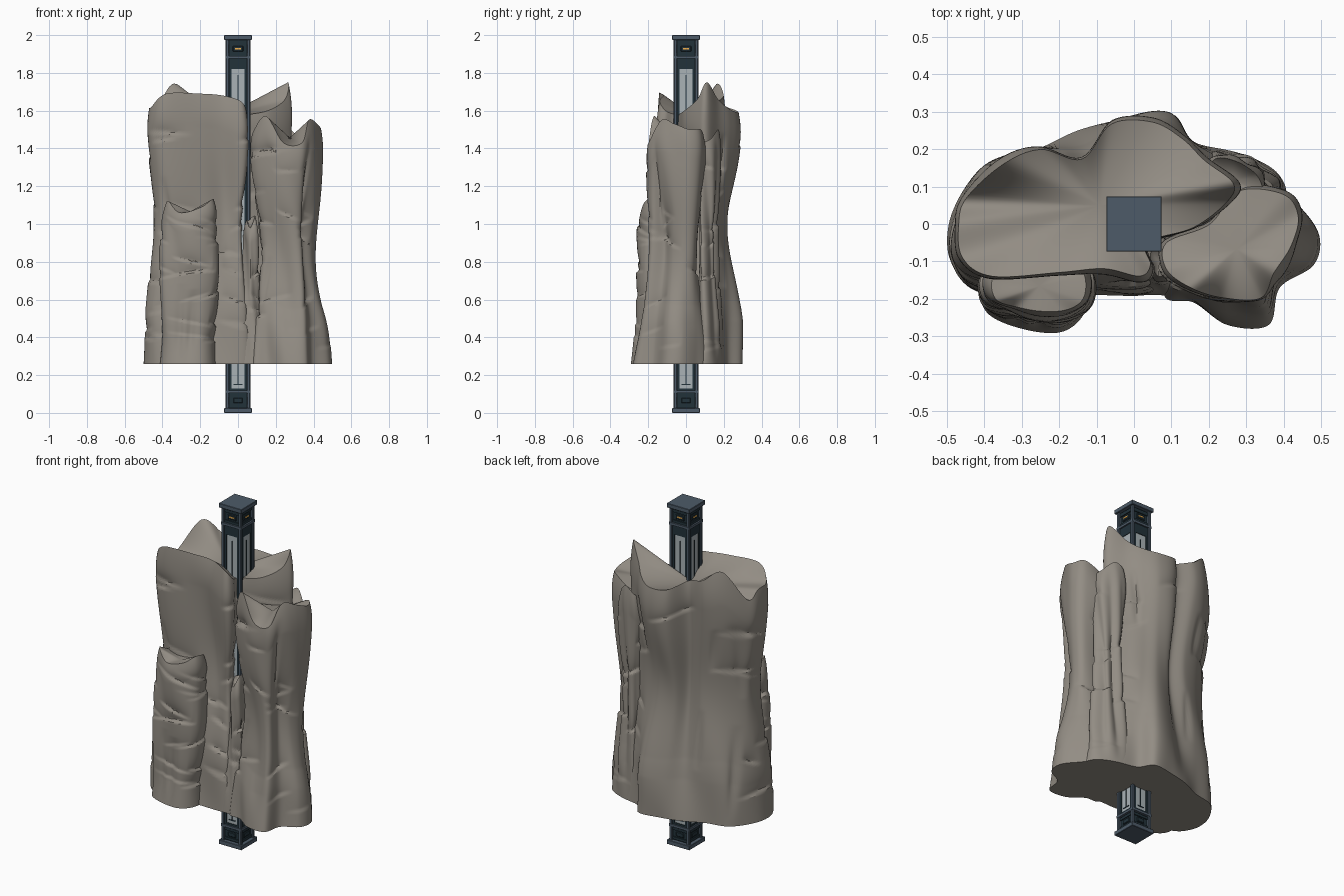
import bpy, bmesh, math, random
from mathutils import Vector, Matrix

if "Cube" in bpy.data.objects:
    bpy.data.objects.remove(bpy.data.objects["Cube"])

random.seed(4)
ROCK_Z = 0.26


def material(name, rgb):
    m = bpy.data.materials.new(name)
    m.diffuse_color = (*rgb, 1)
    m.use_nodes = True
    m.node_tree.nodes["Principled BSDF"].inputs["Base Color"].default_value = m.diffuse_color
    return m


STONE = material("stone", (0.29, 0.265, 0.23))
SLATE = material("slate_metal", (0.075, 0.105, 0.14))
DARK = material("dark_metal", (0.016, 0.032, 0.042))
GLASS = material("pale_glass", (0.40, 0.45, 0.47))
AMBER = material("amber_light", (0.9, 0.45, 0.08))


def finish(name, bm, mat, angle=None):
    bmesh.ops.recalc_face_normals(bm, faces=bm.faces[:])
    me = bpy.data.meshes.new(name)
    bm.to_mesh(me)
    bm.free()
    ob = bpy.data.objects.new(name, me)
    bpy.context.collection.objects.link(ob)
    me.materials.append(mat)
    if angle:
        bpy.ops.object.select_all(action='DESELECT')
        ob.select_set(True)
        bpy.context.view_layer.objects.active = ob
        bpy.ops.object.shade_smooth_by_angle(angle=math.radians(angle))
    return ob


def spline(rows, steps):
    """Closed Catmull-Rom curve through rows of numbers."""
    pts, n = [], len(rows)
    for i in range(n):
        a, b, c, d = (rows[(i + k) % n] for k in (-1, 0, 1, 2))
        for s in range(steps):
            t = s / steps
            pts.append([0.5 * (2 * q + (r - p) * t + (2 * p - 5 * q + 4 * r - w) * t * t
                               + (3 * q - p - 3 * r + w) * t ** 3)
                        for p, q, r, w in zip(a, b, c, d)])
    return pts


def rock(name, rows, waist, waist_z, cracks, grooves, rings=130, steps=8, dish=0.03):
    """Loft a base outline into a top rim; rows are (base x, base y, top x, top y, top z).
    waist is the inward pinch (front, back)."""
    pts = spline(rows, steps)
    n = len(pts)
    cx, cy, cz0 = (sum(p[k] for p in pts) / n for k in (2, 3, 4))
    girth = sum(math.dist(pts[i][:2], pts[i - 1][:2]) for i in range(n))
    # ledges: position along the outline, height, half length, depth, slope
    ledges = [(random.random() * girth, random.uniform(0.33, cz0 - 0.08),
               random.uniform(0.06, 0.17), random.uniform(0.009, 0.022),
               random.uniform(-0.35, 0.35)) for _ in range(cracks)]
    # upright grooves: position, centre height, half height, depth, lean
    splits = [(random.random() * girth, random.uniform(0.4, cz0 - 0.2),
               random.uniform(0.12, 0.35), random.uniform(0.008, 0.016),
               random.uniform(-0.15, 0.15)) for _ in range(grooves)]
    ripple = [(random.randint(2, 6), random.uniform(3, 9), random.uniform(0, 6)) for _ in range(4)]
    bm = bmesh.new()
    loops = []
    for r in range(rings + 1):
        t = r / rings
        blend = 1 - (1 - t) ** 2.2
        loop, run = [], 0
        for i, (bx, by, tx, ty, tz) in enumerate(pts):
            z = ROCK_Z + t * (tz - ROCK_Z)
            x, y = bx + (tx - bx) * blend, by + (ty - by) * blend
            d = Vector((x - cx, y - cy)).normalized()
            if i:
                run += math.dist(pts[i][:2], pts[i - 1][:2])
            pinch = waist[0] + (waist[1] - waist[0]) * max(0, d.y)
            off = -pinch * math.exp(-((z - waist_z) / 0.34) ** 2) * min(1, t * 4)
            off += 0.018 * t * (1 - max(0, (t - 0.88) / 0.12) ** 2)
            fade = min(1, t * 6) * min(1, (1 - t) * 8)
            for k, f, ph in ripple:
                off += fade * 0.004 * math.sin(k * run / girth * 2 * math.pi + f * z + ph)
            for cu, cz, half, depth, slope in ledges:
                du = (run - cu + girth / 2) % girth - girth / 2
                dz = z - cz - slope * du
                if abs(du) < half and dz > 0:
                    off -= (fade * depth * min(1, dz / 0.012) * math.exp(-dz / 0.05)
                            * (1 - (du / half) ** 2))
            for cu, cz, half, depth, lean in splits:
                du = (run - cu - lean * (z - cz) + girth / 2) % girth - girth / 2
                if abs(z - cz) < half:
                    off -= (fade * depth * math.exp(-(du / 0.022) ** 2)
                            * (1 - ((z - cz) / half) ** 2))
            loop.append(bm.verts.new((x + d.x * off, y + d.y * off, z)))
        loops.append(loop)
    for a, b in zip(loops, loops[1:]):
        for i in range(n):
            j = (i + 1) % n
            bm.faces.new((a[i], a[j], b[j], b[i]))
    bm.faces.new(loops[0][::-1])
    # shallow dished top
    hub = bm.verts.new((cx, cy, cz0 - dish))
    for i in range(n):
        bm.faces.new((loops[-1][i], loops[-1][(i + 1) % n], hub))
    return finish(name, bm, STONE, 32)


# Main rock mass around the post
rock("main_rock", [
    (-.49, -.10, -.46, -.09, 1.62), (-.42, -.18, -.38, -.14, 1.69), (-.25, -.19, -.20, -.13, 1.69),
    (-.10, -.19, -.08, -.12, 1.68), (.03, -.19, .015, -.14, 1.65), (.06, -.16, .045, -.11, 1.60),
    (.07, -.06, .035, -.05, 1.58), (.20, -.02, .16, -.01, 1.60), (.30, .05, .25, .06, 1.66),
    (.32, .13, .265, .11, 1.75), (.27, .19, .19, .17, 1.66), (.16, .22, .13, .23, 1.61),
    (.10, .295, .05, .275, 1.59), (-.03, .28, -.06, .27, 1.60), (-.15, .25, -.14, .175, 1.64),
    (-.26, .20, -.25, .20, 1.68), (-.38, .17, -.35, .16, 1.74), (-.45, .10, -.45, .07, 1.57),
    (-.495, 0, -.47, 0, 1.61)], (0.045, 0.075), 0.98, 36, 8, dish=0.08)

# Separate column on the right
rock("right_rock", [
    (.08, -.19, .085, -.12, 1.50), (.16, -.21, .15, -.17, 1.57), (.25, -.27, .24, -.20, 1.43),
    (.36, -.27, .34, -.20, 1.43), (.39, -.17, .375, -.13, 1.55), (.48, -.11, .42, -.06, 1.53),
    (.495, -.03, .44, .02, 1.50), (.44, .05, .40, .08, 1.50), (.35, .12, .28, .09, 1.44),
    (.20, .02, .20, 0, 1.45), (.10, -.04, .085, -.05, 1.46)], (0.05, 0.05), 0.84, 24, 4, steps=11)

# Short broken slab at the front left
rock("front_slab", [
    (-.41, -.17, -.37, -.15, 1.10), (-.39, -.24, -.36, -.20, 1.12), (-.30, -.28, -.30, -.215, 1.06),
    (-.20, -.29, -.20, -.225, 1.09), (-.14, -.25, -.145, -.20, 1.13), (-.12, -.18, -.14, -.14, 1.12),
    (-.15, -.10, -.18, -.10, 1.08), (-.35, -.10, -.33, -.10, 1.07)],
     (-0.022, -0.022), 0.78, 20, 6, steps=12)

# Buttress in the back right corner
rock("back_buttress", [
    (.28, .05, .27, .08, 1.44), (.40, .07, .34, .08, 1.43), (.38, .14, .33, .13, 1.45),
    (.28, .19, .27, .17, 1.50), (.20, .19, .21, .17, 1.46), (.20, .08, .20, .08, 1.42)],
     (0.015, 0.03), 0.9, 12, 2, steps=12)

# Thin sliver of stone closing the front gap
rock("gap_sliver", [
    (.00, -.17, .045, -.10, 1.02), (.07, -.19, .065, -.14, .98), (.14, -.18, .09, -.12, 1.04),
    (.14, -.02, .08, -.06, 1.04), (.03, -.03, .05, -.065, 1.02)],
     (0.0, 0.0), 0.7, 3, 0, rings=60)


def boxes(name, items, mat, spin=False, bevel=0):
    """Boxes given as (centre x, centre y, size x, size y, z low, z high), optionally on all four sides."""
    bm = bmesh.new()
    for cx, cy, sx, sy, z0, z1 in items:
        for k in range(4 if spin else 1):
            mtx = (Matrix.Rotation(k * math.pi / 2, 4, 'Z')
                   @ Matrix.Translation((cx, cy, (z0 + z1) / 2))
                   @ Matrix.Diagonal((sx, sy, z1 - z0, 1)))
            bmesh.ops.create_cube(bm, size=1, matrix=mtx)
    ob = finish(name, bm, mat)
    if bevel:
        mod = ob.modifiers.new("bevel", 'BEVEL')
        mod.width = bevel
        mod.segments = 1
    return ob


# Square light post running through the stone
boxes("post_caps", [(0, 0, .148, .148, 0, .025), (0, 0, .148, .148, 1.975, 2)], SLATE, bevel=.002)
boxes("post_core", [(0, 0, .104, .104, .02, 1.98)], DARK)
boxes("corner_posts", [(.056, -.056, .018, .018, .02, 1.98)], SLATE, spin=True, bevel=.003)
boxes("collars", [(0, -.058, .13, .016, z, z + .014) for z in (.105, 1.875)], SLATE, spin=True)
boxes("panel_frames", [(0, -.054, .10, .008, a, b) for a, b in
                       ((.03, .045), (.085, .10), (.119, .13), (1.82, 1.875), (1.89, 1.905), (1.95, 1.97))]
      + [(s * .042, -.054, .016, .008, .12, 1.86) for s in (-1, 1)], DARK, spin=True)
boxes("glass_panels", [(0, -.0525, .068, .004, .13, 1.82)], GLASS, spin=True)
boxes("panel_rods", [(0, -.055, .005, .004, .15, 1.79), (0, -.055, .045, .004, .147, .153)],
      DARK, spin=True)
boxes("end_plates", [(0, -.054, .05, .008, .052, .078), (0, -.054, .056, .008, 1.914, 1.942)],
      DARK, spin=True, bevel=.003)
boxes("indicator_lights", [(0, -.058, .034, .004, 1.925, 1.932)], AMBER, spin=True)
